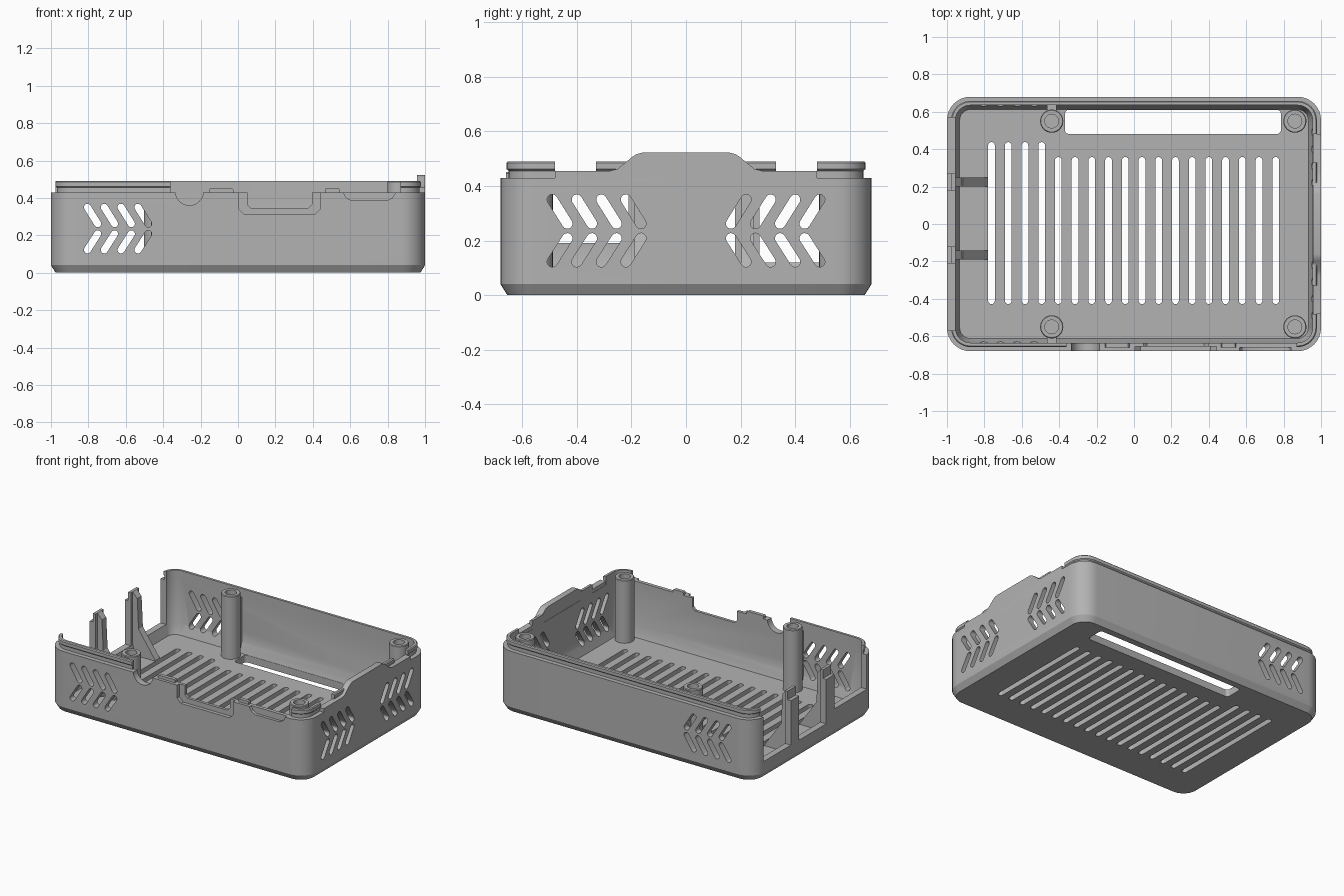
import bpy, bmesh, math
from mathutils import Vector

old = bpy.data.objects.get("Cube")
if old:
    bpy.data.objects.remove(old, do_unlink=True)

grey = bpy.data.materials.new("plain grey")
grey.use_nodes = True
GREY = (0.45, 0.45, 0.45, 1)
grey.diffuse_color = GREY
grey.node_tree.nodes["Principled BSDF"].inputs["Base Color"].default_value = GREY


def finish(bm, name):
    bmesh.ops.recalc_face_normals(bm, faces=bm.faces)
    mesh = bpy.data.meshes.new(name)
    bm.to_mesh(mesh)
    bm.free()
    mesh.materials.append(grey)
    ob = bpy.data.objects.new(name, mesh)
    bpy.context.collection.objects.link(ob)
    return ob


def prism(bm, pts, axis, a, b):
    """Extrude a 2D outline along an axis from a to b."""
    place = {"x": lambda p, d: (d, p[0], p[1]),
             "y": lambda p, d: (p[0], d, p[1]),
             "z": lambda p, d: (p[0], p[1], d)}[axis]
    lo = [bm.verts.new(place(p, a)) for p in pts]
    hi = [bm.verts.new(place(p, b)) for p in pts]
    bm.faces.new(lo)
    bm.faces.new(hi)
    n = len(pts)
    for i in range(n):
        bm.faces.new((lo[i], lo[(i + 1) % n], hi[(i + 1) % n], hi[i]))


def rect(u0, u1, v0, v1):
    return [(u0, v0), (u1, v0), (u1, v1), (u0, v1)]


def capsule(p, q, r, steps=8):
    p, q = Vector(p), Vector(q)
    start = math.atan2(q.y - p.y, q.x - p.x) - math.pi / 2
    return [(c.x + r * math.cos(start + k + math.pi * i / steps),
             c.y + r * math.sin(start + k + math.pi * i / steps))
            for c, k in ((q, 0), (p, math.pi)) for i in range(steps + 1)]


def rounded(hx, hy, r, cx=0, cy=0, steps=8):
    pts = []
    for i, (sx, sy) in enumerate(((1, 1), (-1, 1), (-1, -1), (1, -1))):
        for j in range(steps + 1):
            t = math.pi / 2 * (i + j / steps)
            pts.append((cx + sx * (hx - r) + r * math.cos(t),
                        cy + sy * (hy - r) + r * math.sin(t)))
    return pts


def loft(name, rings):
    """Closed rounded box from (inset, z) rings."""
    bm = bmesh.new()
    loops = [[bm.verts.new((x, y, z)) for x, y in
              rounded(1 - d, 0.68 - d, 0.125 - d)] for d, z in rings]
    n = len(loops[0])
    for a, b in zip(loops, loops[1:]):
        for i in range(n):
            bm.faces.new((a[i], a[(i + 1) % n], b[(i + 1) % n], b[i]))
    bm.faces.new(loops[0])
    bm.faces.new(loops[-1])
    return finish(bm, name)


def cut(ob, cutter):
    mod = ob.modifiers.new("cut", "BOOLEAN")
    mod.operation, mod.solver, mod.object = "DIFFERENCE", "EXACT", cutter
    mod.use_self = True
    bpy.context.view_layer.objects.active = ob
    bpy.ops.object.modifier_apply(modifier=mod.name)


# Tray shell and the raised lip on its rim
shell = loft("tray_shell", [(0.025, 0), (0, 0.04), (0, 0.43)])
lip = loft("rim_lip", [(0.03, 0.43), (0.03, 0.455), (0.022, 0.462),
                       (0.022, 0.484), (0.028, 0.49)])
cavity = loft("cavity_cutter", [(0.068, 0.05), (0.045, 0.12), (0.045, 0.7)])
cut(shell, cavity)
cut(lip, cavity)

# Floor vents and long floor window
bm = bmesh.new()
for i in range(18):
    x = -0.762 + i * 0.0894
    prism(bm, capsule((x, -0.41), (x, 0.42 if i < 4 else 0.34), 0.018), "z", -0.1, 0.2)
prism(bm, rounded(0.577, 0.064, 0.02, 0.208, 0.546), "z", -0.1, 0.2)

# Chevron vents on the front, back and side walls
for i in range(4):
    for z_out, z_in in ((0.35, 0.262), (0.122, 0.208)):
        x = -0.805 + i * 0.09
        slot = capsule((x, z_out), (x + 0.055, z_in), 0.019)
        prism(bm, slot, "y", -0.8, -0.58)
        prism(bm, slot, "y", 0.58, 0.8)
        for s in (-1, 1):
            y = 0.49 - i * 0.09
            prism(bm, capsule((s * y, z_out), (s * (y - 0.055), z_in), 0.019),
                  "x", 0.9, 1.1)
vents = finish(bm, "vent_cutter")
cut(shell, vents)

# Connector openings in the front wall and the open right end
bm = bmesh.new()
prism(bm, [(-0.26 + 0.075 * math.cos(t), 0.435 + 0.075 * math.sin(t))
           for t in [math.pi * i / 12 for i in range(24)]], "y", -0.8, -0.6)
prism(bm, [(0.05, 0.6), (0.05, 0.365), (0.07, 0.345), (0.375, 0.345),
           (0.395, 0.365), (0.395, 0.6)], "y", -0.8, -0.6)
prism(bm, rect(-0.57, -0.165, 0.19, 0.7), "x", -1.1, -0.9)
prism(bm, rect(-0.165, 0.57, 0.12, 0.7), "x", -1.1, -0.9)
ports = finish(bm, "port_cutter")
cut(shell, ports)
bm = bmesh.new()
prism(bm, [(0.005, 0.6), (0.005, 0.34), (0.035, 0.31), (0.41, 0.31),
           (0.44, 0.34), (0.44, 0.6)], "y", -0.8, -0.655)
prism(bm, [(0.565, 0.6), (0.565, 0.425), (0.58, 0.4), (0.61, 0.385), (0.795, 0.385),
           (0.825, 0.4), (0.84, 0.425), (0.84, 0.6)], "y", -0.8, -0.66)
recesses = finish(bm, "recess_cutter")
cut(shell, recesses)

# Gaps in the lip
bm = bmesh.new()
prism(bm, rect(-0.36, 0.87, 0.4, 0.7), "y", -0.8, -0.6)
prism(bm, rect(-0.57, 0.57, 0.4, 0.7), "x", -1.1, -0.9)
for y0, y1 in ((-0.48, -0.33), (-0.2, 0.2), (0.33, 0.48)):
    prism(bm, rect(y0, y1, 0.4, 0.7), "x", 0.9, 1.1)
gaps = finish(bm, "lip_gap_cutter")
cut(lip, gaps)
for helper in (cavity, vents, ports, recesses, gaps):
    bpy.data.objects.remove(helper, do_unlink=True)

# Raised tab on the left wall
bm = bmesh.new()
half = [(0.48, 0.43), (0.48, 0.455), (0.28, 0.455), (0.25, 0.463),
        (0.195, 0.508), (0.18, 0.517), (0.16, 0.522)]
prism(bm, half + [(-y, z) for y, z in reversed(half)], "x", 0.957, 1.0)
tab = finish(bm, "side_tab")

# Small tabs on the front rim
bm = bmesh.new()
for x0, x1 in ((-0.155, -0.025), (0.465, 0.545)):
    prism(bm, [(x0, 0.43), (x1, 0.43), (x1, 0.445), (x1 - 0.006, 0.451),
               (x0 + 0.006, 0.451), (x0, 0.445)], "y", -0.66, -0.635)
front_tabs = finish(bm, "front_rim_tabs")

# Gusseted uprights between the end openings
uprights = []
for name, y in (("rear_upright", 0.225), ("front_upright", -0.165)):
    bm = bmesh.new()
    prism(bm, rect(y - 0.045, y + 0.045, 0.1, 0.43), "x", -1.0, -0.955)
    prism(bm, rect(y - 0.045, y + 0.045, 0.43, 0.49), "x", -0.975, -0.955)
    prism(bm, [(-0.96, 0.04), (-0.78, 0.04), (-0.78, 0.055), (-0.91, 0.24),
               (-0.92, 0.45), (-0.955, 0.49), (-0.96, 0.49)],
          "y", y - 0.024, y + 0.024)
    uprights.append(finish(bm, name))

# Hollow screw posts, with ribs joining two of them to the walls
posts = []
profile = [(0, 0.04), (0.062, 0.04), (0.062, 0.485), (0.058, 0.49),
           (0.037, 0.49), (0.037, 0.15), (0, 0.15)]
for x in (-0.44, 0.86):
    for s in (-1, 1):
        bm = bmesh.new()
        verts = [bm.verts.new((r, 0, z)) for r, z in profile]
        edges = [bm.edges.new(pair) for pair in zip(verts, verts[1:])]
        bmesh.ops.spin(bm, geom=verts + edges, axis=(0, 0, 1), cent=(0, 0, 0),
                       angle=math.tau, steps=32)
        bmesh.ops.remove_doubles(bm, verts=bm.verts, dist=0.0005)
        bmesh.ops.translate(bm, verts=bm.verts, vec=(x, s * 0.55, 0))
        if x < 0:
            prism(bm, rect(x - 0.025, x + 0.025, 0.05, 0.43), "y", s * 0.605, s * 0.64)
        posts.append(finish(bm, "screw_post"))

# Smooth the rounded surfaces while keeping edges crisp
bpy.ops.object.select_all(action="DESELECT")
for ob in [shell, lip, tab, front_tabs] + uprights + posts:
    ob.select_set(True)
bpy.context.view_layer.objects.active = shell
bpy.ops.object.shade_smooth_by_angle(angle=math.radians(30))
